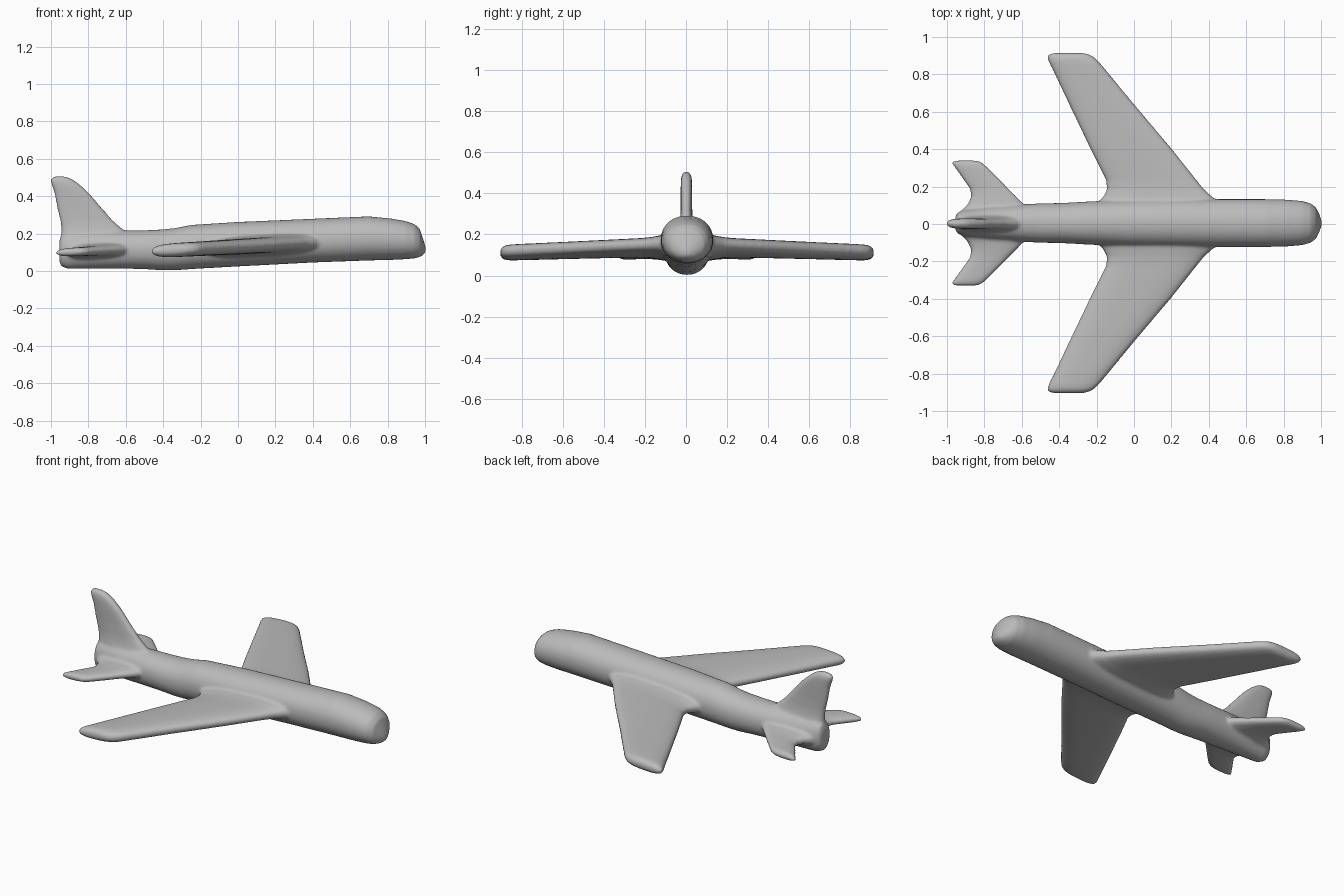
import bpy, bmesh, math
from mathutils import Vector

grey = bpy.data.materials.new("plain grey")
grey.diffuse_color = (0.5, 0.5, 0.5, 1)
YC = 0.005  # sideways centre of the body


def loft(bm, rings):
    """Skin a list of closed point rings and cap both ends."""
    loops = [[bm.verts.new(p) for p in ring] for ring in rings]
    n = len(loops[0])
    for a, b in zip(loops, loops[1:]):
        for i in range(n):
            j = (i + 1) % n
            bm.faces.new((a[i], a[j], b[j], b[i]))
    bm.faces.new(loops[0][::-1])
    bm.faces.new(loops[-1])


def oval(centre, u, v, power=1.0, n=40):
    """Closed superellipse ring spanned by half-axes u and v."""
    ring = []
    for i in range(n):
        a = 2 * math.pi * i / n
        c, s = math.cos(a), math.sin(a)
        c = math.copysign(abs(c) ** power, c)
        s = math.copysign(abs(s) ** power, s)
        ring.append(Vector(centre) + Vector(u) * c + Vector(v) * s)
    return ring


def finish(name, bm):
    bmesh.ops.recalc_face_normals(bm, faces=bm.faces)
    mesh = bpy.data.meshes.new(name)
    bm.to_mesh(mesh)
    bm.free()
    mesh.materials.append(grey)
    obj = bpy.data.objects.new(name, mesh)
    bpy.context.collection.objects.link(obj)
    return obj


def blade(bm, sections, place, power):
    """Loft a wing-like slab: sections are (span, rear x, front x, half thickness)."""
    rings = []
    for s, x0, x1, t in sections:
        centre, thick, slope = place(s, (x0 + x1) / 2)
        h = (x1 - x0) / 2
        rings.append(oval(centre, (h, 0, slope * h), Vector(thick) * t, power))
    loft(bm, rings)


bm = bmesh.new()

# Fuselage: x, bottom, top, half width
body = [(-0.955, 0.05, 0.16, 0.035), (-0.945, 0.025, 0.195, 0.055),
        (-0.91, 0.011, 0.21, 0.07), (-0.8, 0.012, 0.215, 0.085),
        (-0.6, 0.012, 0.217, 0.1), (-0.5, 0.01, 0.217, 0.105),
        (-0.4, 0.003, 0.222, 0.107), (-0.33, 0.004, 0.23, 0.11),
        (-0.25, 0.01, 0.246, 0.115), (0.0, 0.024, 0.262, 0.125),
        (0.4, 0.045, 0.279, 0.128), (0.7, 0.056, 0.292, 0.128),
        (0.82, 0.059, 0.28, 0.125), (0.9, 0.063, 0.266, 0.118),
        (0.945, 0.067, 0.25, 0.105), (0.972, 0.075, 0.225, 0.085),
        (0.99, 0.084, 0.17, 0.05), (1.003, 0.1, 0.13, 0.015)]
loft(bm, [oval((x, YC, (b + t) / 2), (0, w, 0), (0, 0, (t - b) / 2), 0.95)
          for x, b, t, w in body])

# Swept wings
wing = [(0.0, -0.2, 0.48, 0.06), (0.1, -0.2, 0.47, 0.058), (0.14, -0.165, 0.42, 0.052),
        (0.18, -0.145, 0.375, 0.046), (0.23, -0.15, 0.335, 0.043), (0.4, -0.235, 0.2, 0.041),
        (0.63, -0.345, 0.005, 0.039), (0.8, -0.425, -0.135, 0.038), (0.86, -0.455, -0.185, 0.037),
        (0.885, -0.464, -0.21, 0.034), (0.9, -0.46, -0.235, 0.026), (0.91, -0.43, -0.27, 0.012)]
# Tailplanes
tail = [(0.0, -0.95, -0.57, 0.045), (0.07, -0.92, -0.57, 0.045), (0.1, -0.89, -0.59, 0.036),
        (0.14, -0.872, -0.627, 0.03), (0.18, -0.875, -0.667, 0.026), (0.25, -0.925, -0.735, 0.024),
        (0.3, -0.96, -0.785, 0.023), (0.322, -0.977, -0.81, 0.02), (0.335, -0.965, -0.84, 0.01)]
for side in (-1, 1):
    blade(bm, wing, lambda s, x: ((x, YC + side * s, 0.13 + 0.055 * x), (0, 0, 1), 0.055), 0.75)
    blade(bm, tail, lambda s, x: ((x, YC + side * s, 0.148 + 0.053 * x), (0, 0, 1), 0.045), 0.75)

# Upright fin
fin = [(0.12, -0.945, -0.57, 0.05), (0.2, -0.945, -0.59, 0.045), (0.235, -0.945, -0.63, 0.036),
       (0.27, -0.95, -0.67, 0.031), (0.33, -0.965, -0.722, 0.028), (0.42, -0.982, -0.8, 0.028),
       (0.465, -0.998, -0.85, 0.027), (0.49, -1.003, -0.885, 0.023), (0.504, -0.985, -0.92, 0.012)]
blade(bm, fin, lambda s, x: ((x, YC - 0.003, s), (0, 1, 0), 0), 0.75)

# Fuse everything into one soft skin with blended joints
plane = finish("airplane", bm)
remesh = plane.modifiers.new("fuse", 'REMESH')
remesh.mode = 'VOXEL'
remesh.voxel_size = 0.009
remesh.use_smooth_shade = True
soften = plane.modifiers.new("soften", 'SMOOTH')
soften.factor = 0.5
soften.iterations = 6
